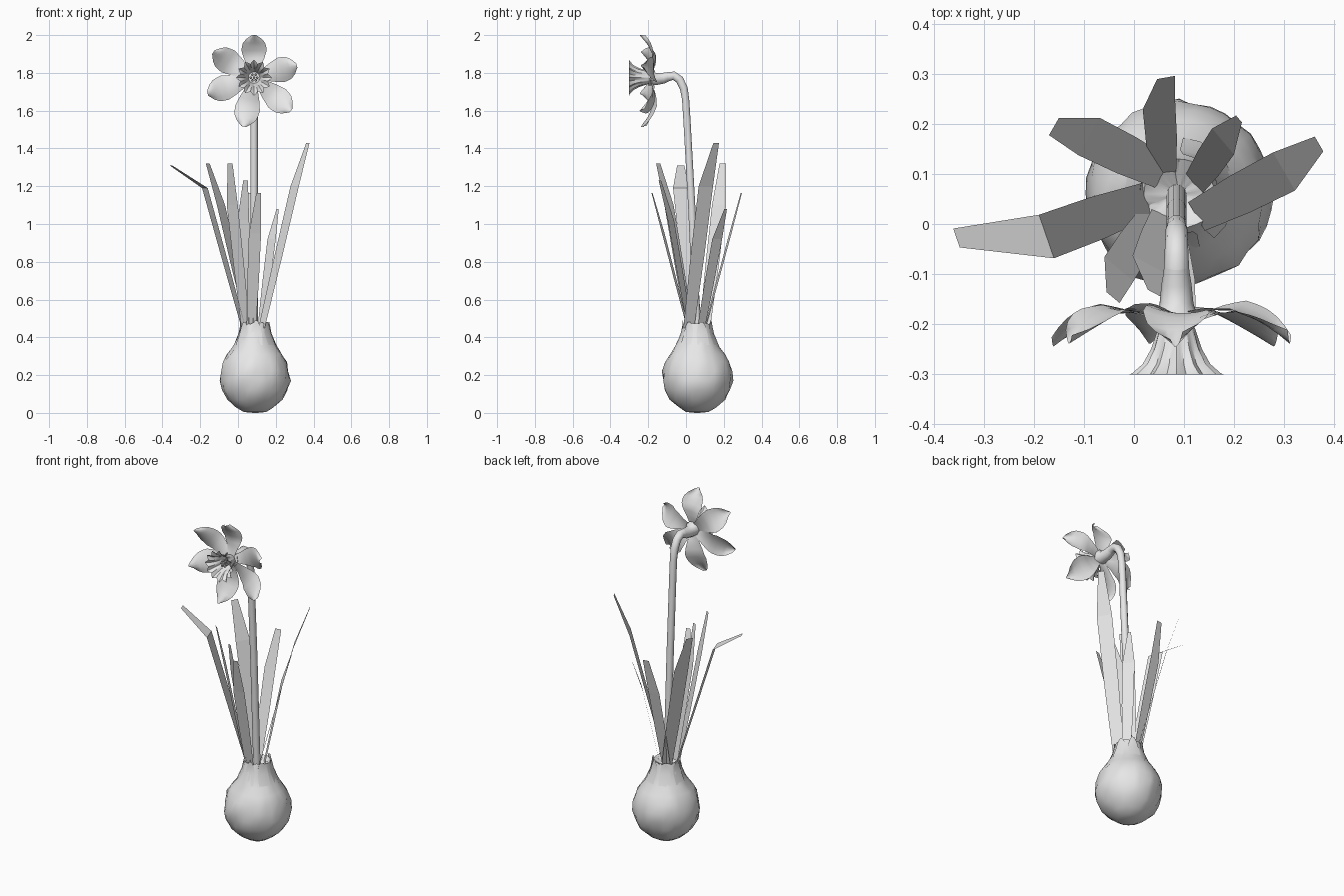
import bpy, math
from math import sin, cos, pi, radians
from mathutils import Vector, noise

if "Cube" in bpy.data.objects:
    bpy.data.objects.remove(bpy.data.objects["Cube"], do_unlink=True)

grey = bpy.data.materials.new("pale_grey")
grey.use_nodes = True
grey.diffuse_color = (0.8, 0.8, 0.8, 1)
grey.node_tree.nodes["Principled BSDF"].inputs["Base Color"].default_value = (0.8, 0.8, 0.8, 1)


def build(name, verts, faces, smooth=None):
    mesh = bpy.data.meshes.new(name)
    mesh.from_pydata([tuple(v) for v in verts], [], faces)
    mesh.materials.append(grey)
    mesh.update()
    ob = bpy.data.objects.new(name, mesh)
    bpy.context.collection.objects.link(ob)
    if smooth:
        bpy.ops.object.select_all(action="DESELECT")
        ob.select_set(True)
        bpy.context.view_layer.objects.active = ob
        bpy.ops.object.shade_smooth_by_angle(angle=radians(smooth))
    return ob


def grid_faces(rows, cols, closed):
    n = cols if closed else cols - 1
    return [(r * cols + c, r * cols + (c + 1) % cols,
             (r + 1) * cols + (c + 1) % cols, (r + 1) * cols + c)
            for r in range(rows - 1) for c in range(n)]


def interp(points, t):
    for (a, u), (b, v) in zip(points, points[1:]):
        if t <= b:
            return u + (v - u) * (t - a) / (b - a)
    return points[-1][1]


def tube(name, path, sides, smooth=50):
    """Sweep rings along (y, z, radius) points in the plane of the stem."""
    verts = []
    for i, (y, z, r) in enumerate(path):
        a, b = path[max(i - 1, 0)], path[min(i + 1, len(path) - 1)]
        d = Vector((0, b[0] - a[0], b[1] - a[1])).normalized()
        side = Vector((1, 0, 0))
        up = d.cross(side)
        for k in range(sides):
            ang = 2 * pi * k / sides
            verts.append(Vector((FX, y, z)) + r * (cos(ang) * side + sin(ang) * up))
    return build(name, verts, grid_faces(len(path), sides, True), smooth)


FX, FY, FZ = 0.085, -0.19, 1.775      # flower centre

# Bulb: lumpy lathe with a ragged, hollow neck
profile = [(0.0, 0.01), (0.005, 0.06), (0.03, 0.1), (0.07, 0.145), (0.12, 0.172),
           (0.17, 0.183), (0.22, 0.182), (0.27, 0.167), (0.31, 0.145), (0.35, 0.118),
           (0.39, 0.097), (0.43, 0.082), (0.475, 0.072), (0.455, 0.045), (0.44, 0.005)]
sides = 36
verts = []
for i, (z, r) in enumerate(profile):
    for k in range(sides):
        a = 2 * pi * k / sides
        p = Vector((cos(a) * r, sin(a) * r, z))
        bump = 1 + 0.06 * noise.noise(p * 16) + 0.04 * noise.noise(p * 35)
        rise = 0.012 * noise.noise(p * 60) if i > 10 else 0
        verts.append((0.09 + p.x * bump, 0.06 + p.y * bump, max(z + rise, 0)))
faces = grid_faces(len(profile), sides, True)
faces.append(tuple(reversed(range(sides))))
build("bulb", verts, faces, 40)

# Loose papery scales around the neck
for j in range(7):
    a = 2 * pi * j / 7 + 0.3
    verts = []
    for z, r, w in ((0.36, 0.113, 0.3), (0.42, 0.088, 0.35), (0.46, 0.08, 0.28),
                    (0.482 + 0.006 * (j % 2), 0.078, 0.1)):
        for s in (-1, 0, 1):
            verts.append((0.09 + r * cos(a + s * w), 0.06 + r * sin(a + s * w), z))
    build("neck_scale", verts, grid_faces(4, 3, False), 40)

# Flower stem with its hooked top
tube("stem", [(0.06, 0.42, 0.02), (0.03, 1.1, 0.02), (0.005, 1.55, 0.02),
              (-0.002, 1.66, 0.02), (-0.012, 1.72, 0.022), (-0.035, 1.765, 0.023),
              (-0.065, 1.785, 0.024), (-0.1, 1.778, 0.026)], 10)
tube("flower_tube", [(-0.085, 1.783, 0.024), (-0.12, 1.772, 0.03),
                     (-0.16, FZ - 0.008, 0.034), (-0.19, FZ, 0.045)], 10)

# Leaves: base, shoulder, tip, width direction in degrees, half width, half tip width
leaves = [
    ((0.03, 0.05), (-0.175, -0.025, 1.19), (-0.355, -0.028, 1.31), -71, 0.046, 0.02),
    ((0.06, 0.10), (-0.09, 0.175, 1.1), (-0.16, 0.195, 1.32), 60, 0.043, 0.02),
    ((0.06, 0.10), (0.05, 0.235, 0.95), (0.064, 0.293, 1.165), 10, 0.033, 0.018),
    ((0.12, 0.08), (0.178, 0.165, 0.92), (0.21, 0.21, 1.08), -50, 0.034, 0.009),
    ((0.125, 0.015), (0.3, 0.105, 1.2), (0.37, 0.16, 1.43), 120, 0.044, 0.017),
    ((0.04, 0.02), (-0.03, -0.09, 1.1), (-0.042, -0.147, 1.32), -40, 0.038, 0.017),
    ((0.06, 0.02), (0.028, -0.08, 1.02), (0.04, -0.138, 1.23), -28, 0.035, 0.014),
    ((0.07, 0.01), (0.09, -0.12, 0.95), (0.11, -0.18, 1.165), 12, 0.033, 0.013),
]
for base, shoulder, tip, ang, half, tip_half in leaves:
    across = Vector((cos(radians(ang)), sin(radians(ang)), 0))
    b, s = Vector((*base, 0.45)), Vector(shoulder)
    verts = []
    for centre, w in ((b, half * 0.75), (b.lerp(s, 0.5), half * 0.95), (s, half), (Vector(tip), tip_half)):
        verts += [centre - across * w, centre + across * w]
    build("leaf", verts, grid_faces(4, 2, False))

# Six petals: angle and length, curling toward the front at the tip
width = [(0, 0.022), (0.2, 0.036), (0.4, 0.054), (0.6, 0.067), (0.78, 0.062), (0.92, 0.038), (1, 0.012)]
curl = [(0, 0), (0.25, 0.012), (0.5, 0.012), (0.75, -0.012), (1, -0.055)]
for n, (ang, length) in enumerate(((90, 0.225), (16, 0.235), (-42, 0.262),
                                   (-102, 0.265), (199, 0.26), (148, 0.254))):
    out = Vector((cos(radians(ang)), 0, sin(radians(ang))))
    across = Vector((-out.z, 0, out.x))
    verts = []
    for i in range(11):
        t = i / 10
        for k in range(7):
            s = k / 3 - 1
            depth = interp(curl, t) + 0.022 * s * s * t + 0.008 * sin(5 * t + 2 * n) * s
            depth += 0.006 * (n % 2)
            verts.append(Vector((FX, FY + depth, FZ)) + out * (0.02 + (length - 0.02) * t)
                         + across * (s * interp(width, t)))
    build("petal", verts, grid_faces(11, 7, False), 60)

# Frilled trumpet
verts = []
rings = [(0.0, 0.03, 0), (-0.025, 0.038, 0.03), (-0.06, 0.048, 0.06),
         (-0.09, 0.062, 0.09), (-0.108, 0.08, 0.1), (-0.111, 0.085, 0.12)]
for dy, r, frill in rings:
    for k in range(48):
        a = 2 * pi * k / 48
        rr = r * (1 + frill * cos(12 * a))
        verts.append((FX + rr * cos(a), FY + dy, FZ + rr * sin(a)))
faces = grid_faces(len(rings), 48, True)
faces.append(tuple(range(48)))
build("trumpet", verts, faces, 40)

# Stamens around a central pistil
for j in range(7):
    a, r = j * pi / 3, (0.017 if j < 6 else 0)
    end = -0.075 if j < 6 else -0.09
    verts = []
    for dy, rad in ((0, 0.003), (end + 0.02, 0.003), (end + 0.012, 0.007), (end, 0.004)):
        for k in range(6):
            b = k * pi / 3
            verts.append((FX + r * cos(a) + rad * cos(b), FY + dy, FZ + r * sin(a) + rad * sin(b)))
    faces = grid_faces(4, 6, True) + [tuple(range(18, 24))]
    build("stamen" if j < 6 else "pistil", verts, faces, 40)
